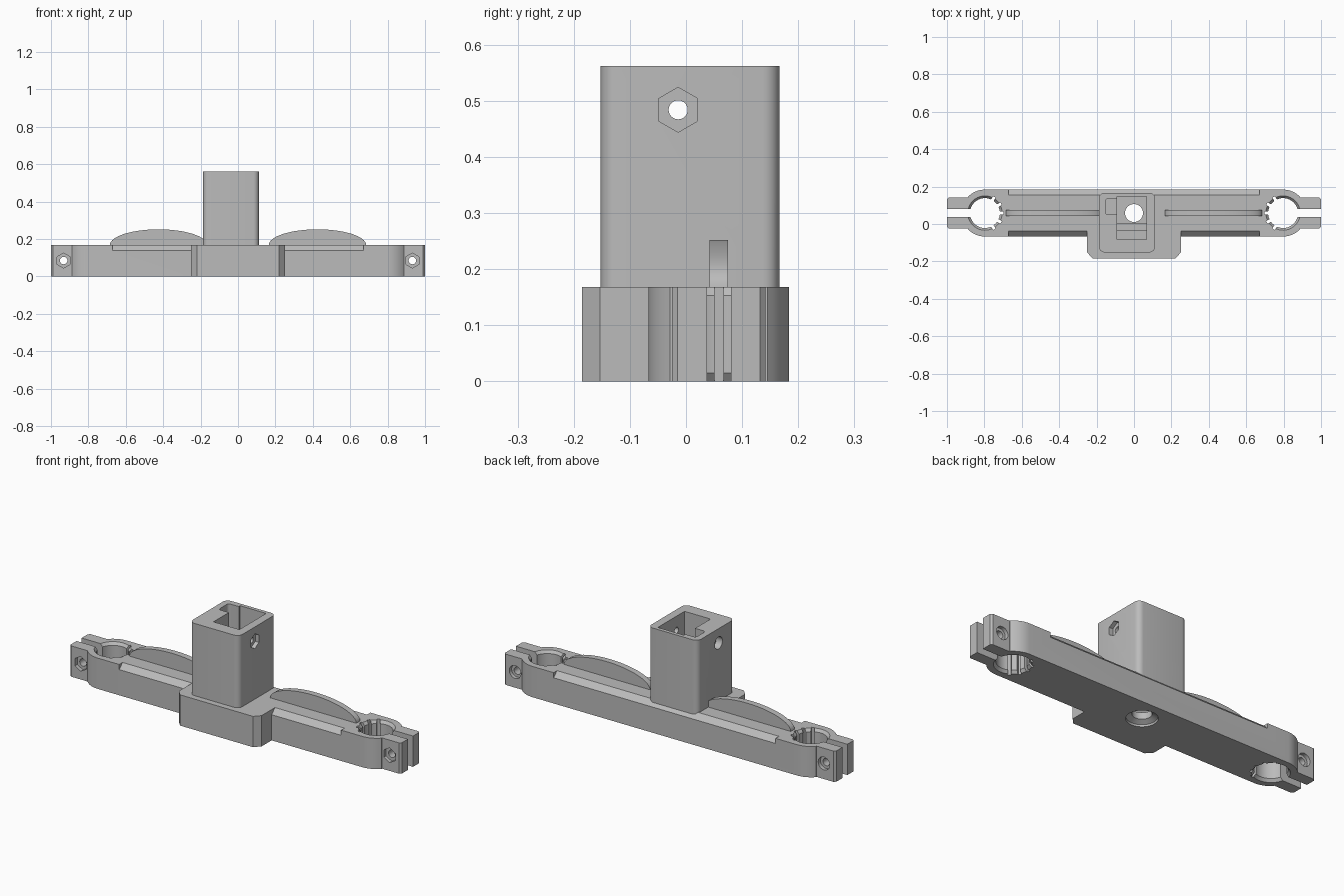
import bpy, bmesh, math

if "Cube" in bpy.data.objects:
    bpy.data.objects.remove(bpy.data.objects["Cube"], do_unlink=True)

grey = bpy.data.materials.new("light grey plastic")
grey.use_nodes = True
grey.diffuse_color = (0.5, 0.5, 0.5, 1)
grey.node_tree.nodes["Principled BSDF"].inputs["Base Color"].default_value = (0.5, 0.5, 0.5, 1)

MID = 0.0585      # y of the bar's centre line
TOP = 0.168       # bar height
HOLE_X = 0.797    # rod hole centre


def place(a, b, h, axis):
    return {"x": (h, a, b), "y": (a, h, b), "z": (a, b, h)}[axis]


def loft(name, sections, axis="z"):
    """Solid through matching outlines, given as (height, points)."""
    bm = bmesh.new()
    rings = [[bm.verts.new(place(a, b, h, axis)) for a, b in pts] for h, pts in sections]
    n = len(rings[0])
    for lower, upper in zip(rings, rings[1:]):
        for i in range(n):
            j = (i + 1) % n
            bm.faces.new((lower[i], lower[j], upper[j], upper[i]))
    bm.faces.new(rings[0][::-1])
    bm.faces.new(rings[-1])
    bmesh.ops.recalc_face_normals(bm, faces=bm.faces)
    mesh = bpy.data.meshes.new(name)
    bm.to_mesh(mesh)
    bm.free()
    mesh.materials.append(grey)
    ob = bpy.data.objects.new(name, mesh)
    bpy.context.collection.objects.link(ob)
    return ob


def prism(name, pts, lo, hi, axis="z"):
    return loft(name, [(lo, pts), (hi, pts)], axis)


def arc(cx, cy, r, start, end, n):
    angles = [math.radians(start + (end - start) * i / n) for i in range(n + 1)]
    return [(cx + r * math.cos(t), cy + r * math.sin(t)) for t in angles]


def ring(cx, cy, r, n=40, turn=0):
    return arc(cx, cy, r, turn, turn + 360, n)[:-1]


def rect(x0, x1, y0, y1):
    return [(x0, y0), (x1, y0), (x1, y1), (x0, y1)]


def rounded(x0, x1, y0, y1, r):
    return (arc(x1 - r, y0 + r, r, -90, 0, 6) + arc(x1 - r, y1 - r, r, 0, 90, 6)
            + arc(x0 + r, y1 - r, r, 90, 180, 6) + arc(x0 + r, y0 + r, r, 180, 270, 6))


def combine(target, tool, operation="DIFFERENCE"):
    mod = target.modifiers.new("combine", "BOOLEAN")
    mod.operation, mod.solver, mod.object = operation, "EXACT", tool
    bpy.context.view_layer.objects.active = target
    bpy.ops.object.modifier_apply(modifier=mod.name)
    bpy.data.objects.remove(tool, do_unlink=True)


# Bar with rounded ends, clamp ears and a front block
half = [(0.22, -0.185), (0.25, -0.153), (0.25, -0.067)]
half += arc(HOLE_X, MID, 0.1255, -90, -44, 8)
half += [(0.887, -0.025), (0.99, -0.025), (1, -0.015), (1, 0.132), (0.99, 0.142), (0.887, 0.142)]
half += arc(HOLE_X, MID, 0.1255, 44, 90, 8)
bar = prism("clamp_bar", half + [(-x, y) for x, y in reversed(half)], 0, TOP)

# Chamfers along the top edges
combine(bar, prism("cut", [(0.155, TOP), (0.184, 0.14), (0.22, 0.14), (0.22, 0.2), (0.155, 0.2)],
                   -0.67, 0.67, "x"))
for lo, hi in ((-0.67, -0.25), (0.25, 0.67)):
    combine(bar, prism("cut", [(-0.038, TOP), (-0.067, 0.14), (-0.1, 0.14), (-0.1, 0.2), (-0.038, 0.2)],
                       lo, hi, "x"))

# Hollow post and the two stiffening fins
combine(bar, prism("post", rounded(-0.187, 0.112, -0.152, 0.167, 0.03), 0.1, 0.562), "UNION")
for s in (-1, 1):
    dome = [(s * x, z) for x, z in arc(0.425, TOP, 0.26, 0, 180, 32)]
    dome = [(x, TOP + (z - TOP) * 0.084 / 0.26) for x, z in dome]
    dome += [(s * 0.165, 0.14), (s * 0.685, 0.14)]
    combine(bar, prism("fin", dome, 0.042, 0.075, "y"), "UNION")

# Post cavity with a stepped floor and a side pocket
profile = [(0.147, 0.06), (0.147, 0.6), (-0.083, 0.6), (-0.083, 0.14),
           (-0.035, 0.14), (-0.035, 0.1), (0.002, 0.1), (0.002, 0.06)]
combine(bar, prism("cut", profile, -0.09, 0.067, "x"))
combine(bar, prism("cut", rounded(-0.153, -0.06, 0.05, 0.135, 0.015), 0.17, 0.6))

# Countersunk hole through the base
combine(bar, loft("cut", [(-0.01, ring(0, MID, 0.08)), (0.01, ring(0, MID, 0.075)),
                          (0.025, ring(0, MID, 0.048)), (0.1, ring(0, MID, 0.048))]))

# Cross bolt through the post: nut recess on one side, head recess on the other
combine(bar, prism("cut", ring(-0.014, 0.484, 0.017, 24), -0.3, 0.3, "x"))
combine(bar, prism("cut", ring(-0.014, 0.484, 0.04, 6, 90), 0.09, 0.2, "x"))
combine(bar, prism("cut", ring(-0.014, 0.484, 0.033, 24), -0.3, -0.15, "x"))

for s in (-1, 1):
    cx = s * HOLE_X
    # Rod hole, chamfered at both mouths
    combine(bar, loft("cut", [(-0.01, ring(cx, MID, 0.1)), (0.015, ring(cx, MID, 0.08)),
                              (TOP - 0.015, ring(cx, MID, 0.08)), (TOP + 0.01, ring(cx, MID, 0.1))]))
    # Clamp slot
    combine(bar, prism("cut", rect(*sorted((cx, s * 1.1)), 0.037, 0.08), -0.1, 0.3))
    # Grip grooves on the inner side of the hole
    for deg in (-60, -30, 0, 30, 60):
        t = math.radians(deg)
        ux, uy = -s * math.cos(t), math.sin(t)
        groove = [(cx + ux * r - uy * w, MID + uy * r + ux * w)
                  for r, w in ((0.06, -0.008), (0.1, -0.008), (0.1, 0.008), (0.06, 0.008))]
        combine(bar, prism("cut", groove, -0.1, TOP + 0.005))
    # Clamp bolt: nut recess in front, head recess behind
    bx = s * 0.932
    combine(bar, prism("cut", ring(bx, 0.085, 0.02, 24), -0.3, 0.3, "y"))
    combine(bar, prism("cut", ring(bx, 0.085, 0.04, 6, 90), -0.1, -0.005, "y"))
    combine(bar, prism("cut", ring(bx, 0.085, 0.035, 24), 0.122, 0.3, "y"))

bpy.ops.object.select_all(action="DESELECT")
bar.select_set(True)
bpy.context.view_layer.objects.active = bar
bpy.ops.object.shade_smooth_by_angle(angle=math.radians(30))
